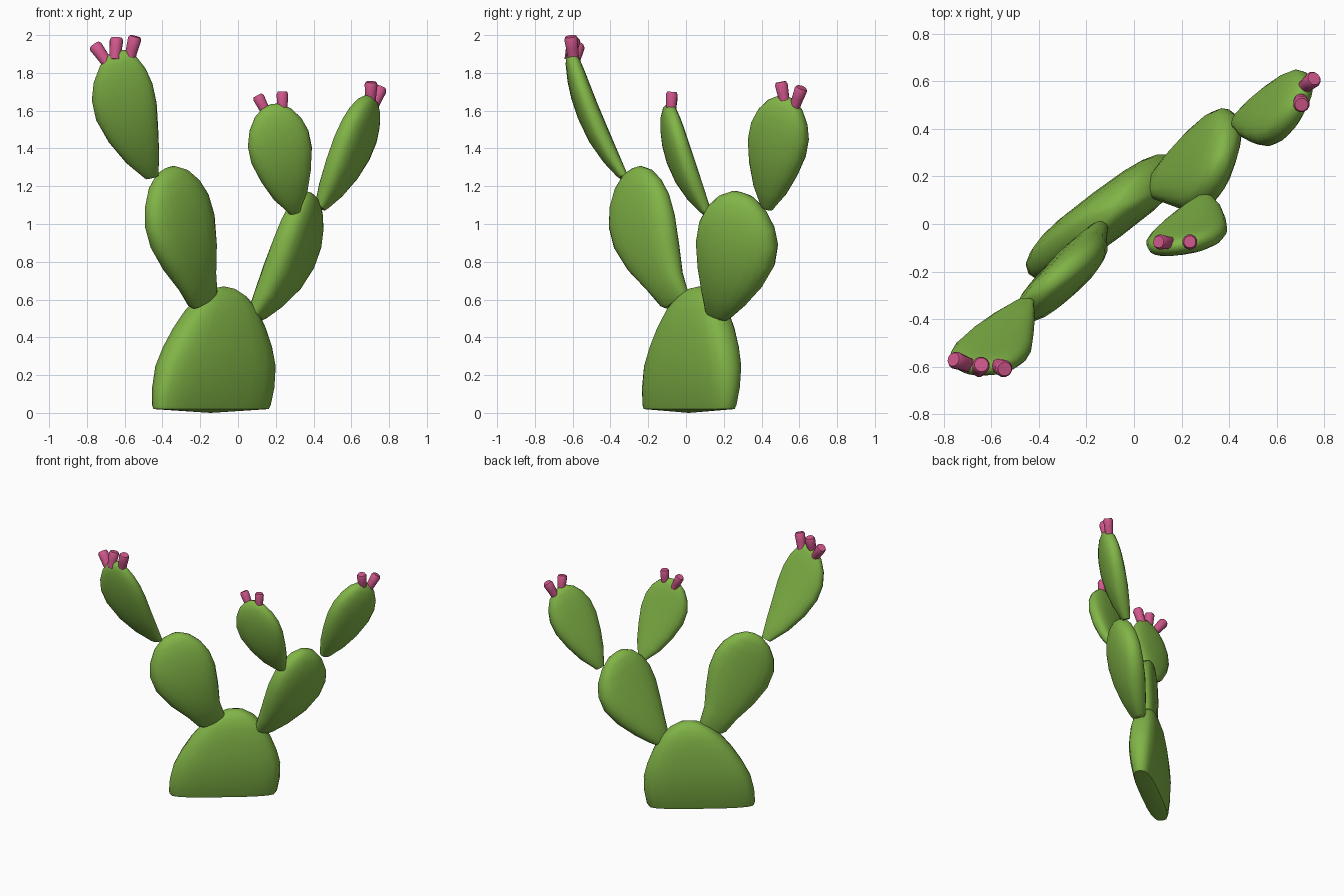
import bpy, bmesh, math
from mathutils import Vector

if "Cube" in bpy.data.objects:
    bpy.data.objects.remove(bpy.data.objects["Cube"])


def material(name, rgb):
    m = bpy.data.materials.new(name)
    m.diffuse_color = (*rgb, 1)
    m.use_nodes = True
    m.node_tree.nodes["Principled BSDF"].inputs["Base Color"].default_value = m.diffuse_color
    return m


GREEN = material("cactus green", (0.22, 0.46, 0.063))
PINK = material("fruit pink", (0.63, 0.095, 0.26))


def sweep(name, rings, start, end, mat, angle):
    """Skin a list of rings, closing both ends with a pole point."""
    bm = bmesh.new()
    loops = [[bm.verts.new(p) for p in r] for r in rings]
    n = len(loops[0])
    for a, b in zip(loops, loops[1:]):
        for i in range(n):
            j = (i + 1) % n
            bm.faces.new((a[i], a[j], b[j], b[i]))
    lo, hi = bm.verts.new(start), bm.verts.new(end)
    for i in range(n):
        j = (i + 1) % n
        bm.faces.new((lo, loops[0][j], loops[0][i]))
        bm.faces.new((hi, loops[-1][i], loops[-1][j]))
    bmesh.ops.recalc_face_normals(bm, faces=bm.faces)
    me = bpy.data.meshes.new(name)
    bm.to_mesh(me)
    bm.free()
    me.materials.append(mat)
    ob = bpy.data.objects.new(name, me)
    bpy.context.collection.objects.link(ob)
    bpy.ops.object.select_all(action='DESELECT')
    ob.select_set(True)
    bpy.context.view_layer.objects.active = ob
    bpy.ops.object.shade_smooth_by_angle(angle=math.radians(angle))
    return ob


def spow(v, p):
    return math.copysign(abs(v) ** p, v)


def pad(name, base, tip, heading, half_w, half_t, stations, bend=0.0, side=0.0,
        upright=False, power=0.8):
    """Flat egg-shaped pad; heading is the plan angle of its wide direction.
    bend bulges it along its thin direction, side along its wide direction."""
    base, tip = Vector(base), Vector(tip)
    axis = (tip - base).normalized()
    a = math.radians(heading)
    wide = Vector((math.cos(a), math.sin(a), 0))
    if upright:
        thick = Vector((-wide.y, wide.x, 0))
    else:
        wide = (wide - axis * wide.dot(axis)).normalized()
        thick = axis.cross(wide)
        if thick.z > 0:
            thick = -thick
    rings = []
    for t, fw, ft in stations:
        c = base.lerp(tip, t) + (thick * bend + wide * side) * 4 * t * (1 - t)
        ring = []
        for i in range(20):
            q = math.tau * i / 20
            ring.append(c + wide * (half_w * fw * spow(math.cos(q), power))
                        + thick * (half_t * ft * spow(math.sin(q), power)))
        rings.append(ring)
    return sweep(name, rings, base, tip, GREEN, 50)


def egg(foot):
    """Profile (height, width, thickness) with a narrow foot and a broad top."""
    return [(0.0, foot * 0.8, 0.35), (0.03, foot, 0.48), (0.17, max(0.54, foot * 1.2), 0.75),
            (0.36, 0.80, 0.97), (0.55, 0.98, 1.0), (0.70, 0.98, 0.95), (0.82, 0.84, 0.84),
            (0.92, 0.59, 0.66), (0.98, 0.29, 0.4)]


# Wide standing base pad
pad("base_pad", (-0.145, 0.015, 0), (-0.075, 0.07, 0.67), 37, 0.385, 0.105,
    [(0.03, 0.96, 0.66), (0.06, 0.985, 0.72), (0.2, 1.0, 0.9), (0.37, 0.97, 1.03),
     (0.52, 0.87, 1.03), (0.67, 0.73, 0.98), (0.82, 0.55, 0.85), (0.92, 0.36, 0.64),
     (0.98, 0.17, 0.35)], upright=True, power=0.66)

# Branch pads
pad("left_lower_pad", (-0.18, -0.05, 0.585), (-0.385, -0.285, 1.295), 44, 0.232, 0.085,
    egg(0.44), 0.03, -0.032)
pad("right_lower_pad", (0.09, 0.165, 0.51), (0.39, 0.30, 1.165), 66, 0.23, 0.092,
    egg(0.32), 0.035, 0.04)
pad("left_upper_pad", (-0.455, -0.33, 1.25), (-0.64, -0.615, 1.92), 7, 0.17, 0.058,
    egg(0.27), 0.035, -0.04)
pad("middle_upper_pad", (0.30, 0.11, 1.06), (0.175, -0.10, 1.635), 13, 0.171, 0.06,
    egg(0.22), 0.035, -0.008)
pad("right_upper_pad", (0.435, 0.43, 1.085), (0.71, 0.535, 1.675), 60, 0.172, 0.073,
    egg(0.24), 0.02, 0.003)


# Stubby pink fruits on the upper pads
def fruit(name, base, tip, r):
    base, tip = Vector(base), Vector(tip)
    axis = (tip - base).normalized()
    u = axis.orthogonal().normalized()
    v = axis.cross(u)
    rings = []
    for t, f in ((0, 0.8), (0.5, 0.9), (0.88, 1.0), (1.0, 0.8)):
        c = base.lerp(tip, t)
        rings.append([c + (u * math.cos(math.tau * i / 12) + v * math.sin(math.tau * i / 12)) * r * f
                      for i in range(12)])
    sweep(name, rings, base, tip, PINK, 50)


FRUITS = {
    "left": (0.037, [((-0.69, -0.595, 1.85), (-0.76, -0.57, 1.948)),
                     ((-0.652, -0.615, 1.87), (-0.642, -0.592, 1.985)),
                     ((-0.575, -0.595, 1.87), (-0.544, -0.61, 1.993))]),
    "middle": (0.032, [((0.155, -0.08, 1.58), (0.103, -0.075, 1.68)),
                       ((0.235, -0.08, 1.57), (0.235, -0.075, 1.70))]),
    "right": (0.035, [((0.70, 0.525, 1.63), (0.705, 0.502, 1.752)),
                      ((0.715, 0.575, 1.62), (0.758, 0.612, 1.722))]),
}
for side_name, (radius, ends) in FRUITS.items():
    for k, (b, t) in enumerate(ends, 1):
        fruit(f"{side_name}_fruit_{k}", b, t, radius)
